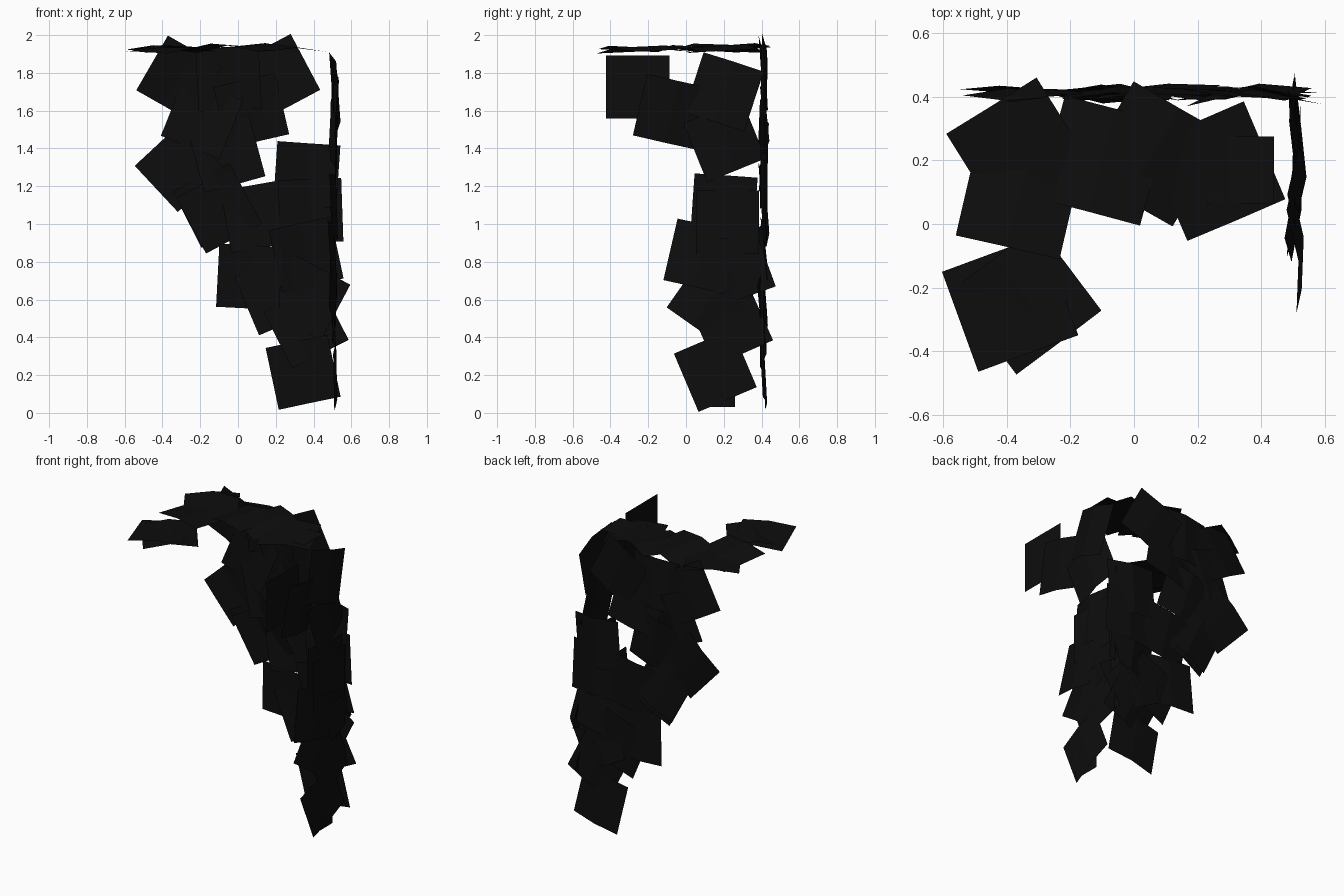
import bpy, bmesh, random
from math import radians
from mathutils import Matrix, Vector

if "Cube" in bpy.data.objects:
    bpy.data.objects.remove(bpy.data.objects["Cube"])

random.seed(4)

mat = bpy.data.materials.new("dark_foliage")
mat.diffuse_color = (0.004, 0.004, 0.004, 1)
mat.use_nodes = True
mat.node_tree.nodes["Principled BSDF"].inputs["Base Color"].default_value = mat.diffuse_color


def foliage(name, cards, to_world, depth, tilt):
    """Layer of gently creased square leaf cards: (u, v, degrees, size, flat)."""
    bm = bmesh.new()
    for u, v, deg, size, flat in cards:
        t = 0 if flat else tilt
        crease = 0 if flat else random.uniform(0.004, 0.014)
        rot = (Matrix.Rotation(radians(random.uniform(-t, t)), 3, 'X')
               @ Matrix.Rotation(radians(random.uniform(-t, t)), 3, 'Y')
               @ Matrix.Rotation(radians(deg), 3, 'Z'))
        off = Vector((u, v, depth + random.uniform(-0.006, 0.006)))
        h = size / 2
        rows = [[bm.verts.new(to_world(off + rot @ Vector((x, y, c))))
                 for x, c in ((-h, -crease), (0, crease), (h, -crease))]
                for y in (-h, h)]
        for i in range(2):
            bm.faces.new((rows[0][i], rows[0][i + 1], rows[1][i + 1], rows[1][i]))
    me = bpy.data.meshes.new(name)
    bm.to_mesh(me)
    bm.free()
    me.materials.append(mat)
    bpy.context.collection.objects.link(bpy.data.objects.new(name, me))


S = 0.335

# Back wall leaves, laid out in x, z
back = [(-.31, 1.77, -30, S, 0), (.21, 1.78, 28, S, 0), (-.05, 1.77, 3, S, 0),
        (.07, 1.60, 13, S, 0), (-.19, 1.56, -22, S, 0), (-.31, 1.30, 43, S, 0),
        (-.12, 1.10, 27, S, 0), (-.10, 1.07, 28, S, 0), (-.06, 1.37, 15, S, 0),
        (.365, 1.26, -4, S, 0), (.385, 1.07, 2, S, 0), (.06, .72, -3, S, 0),
        (.20, .63, 23, S, 0), (.37, .61, -28, S, 0), (.345, .215, 12, S, 0),
        (.10, 1.04, 10, S, 0), (.36, .84, 12, S, 0), (.36, .46, 27, S, 0)]
foliage("back_wall_leaves", back, lambda p: (p.x, p.z, p.y), 0.415, 6)

# Right wall leaves, laid out in y, z
right = [(-.255, 1.725, 0, S, 1), (-.08, 1.595, -13, S, 0), (.20, 1.70, -18, S, 0),
         (.205, 1.44, 22, S, 0), (.20, 1.09, -4, S, 0), (.22, 1.01, 0, S, 1),
         (.08, .83, -13, S, 0), (.26, .77, 20, S, 0), (.13, .60, -35, S, 0),
         (.24, .47, 24, S, 0), (.155, .225, 23, S, 0), (.16, .13, 0, .2, 1)]
foliage("right_wall_leaves", right, lambda p: (p.z, p.x, p.y), 0.512, 5)

# Ceiling leaves, laid out in x, y
ceiling = [(-.36, .23, 32, S, 0), (-.36, .09, -13, S, 0), (-.337, -.24, 37, S, 0),
           (-.39, -.25, 20, S, 0), (-.10, .20, -15, S, 0), (.06, .22, -30, S, 0),
           (.257, .166, 23, S, 0), (.335, .17, 0, .21, 1)]
foliage("ceiling_leaves", ceiling, lambda p: tuple(p), 1.932, 4)
